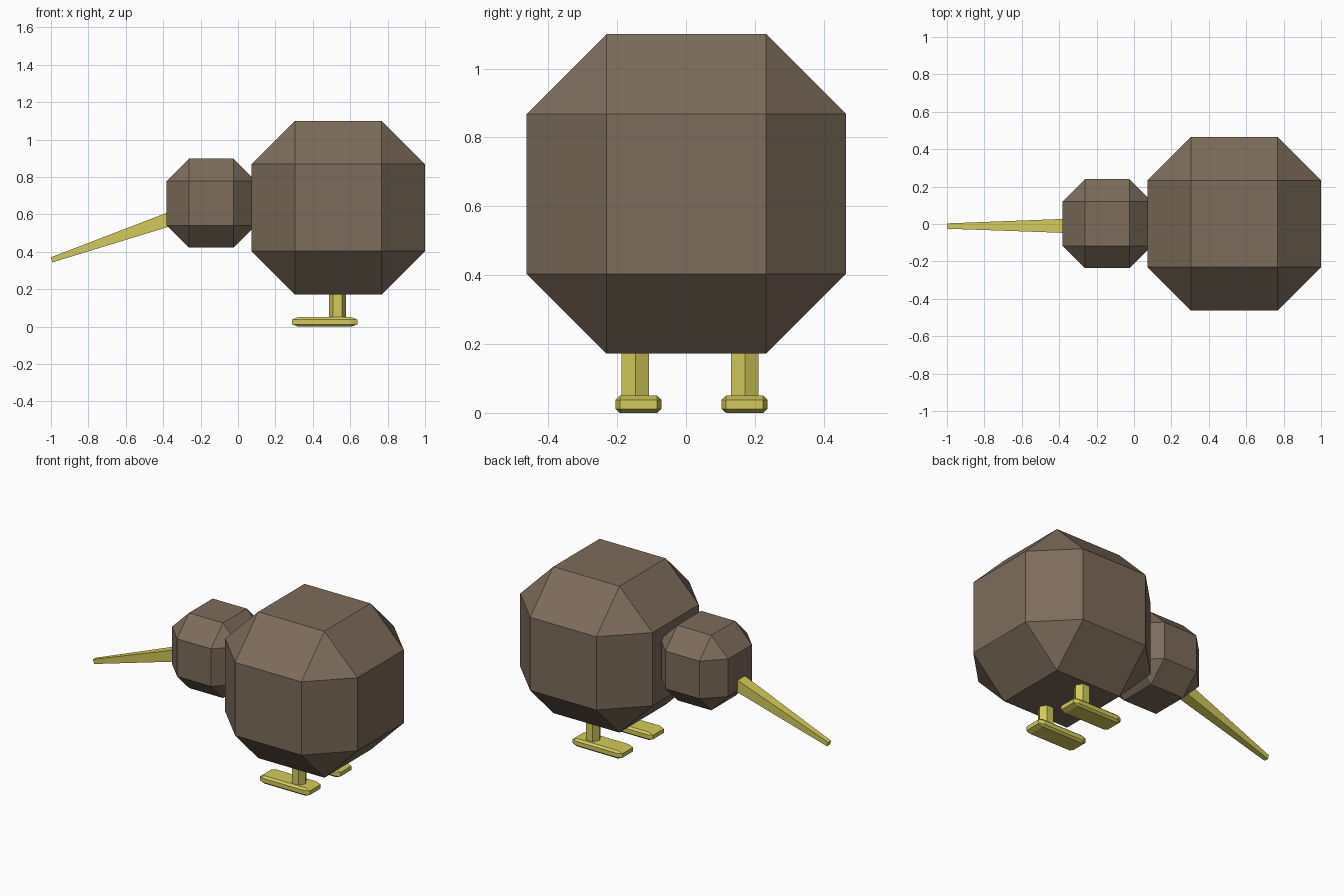
import bpy, bmesh, math
from mathutils import Vector

if "Cube" in bpy.data.objects:
    bpy.data.objects.remove(bpy.data.objects["Cube"])


def material(name, rgb):
    m = bpy.data.materials.new(name)
    m.diffuse_color = (*rgb, 1)
    m.use_nodes = True
    m.node_tree.nodes["Principled BSDF"].inputs["Base Color"].default_value = m.diffuse_color
    return m


brown = material("brown feathers", (0.205, 0.150, 0.106))
yellow = material("yellow beak and feet", (0.65, 0.59, 0.105))


def finish(name, bm, mat):
    bmesh.ops.recalc_face_normals(bm, faces=bm.faces[:])
    me = bpy.data.meshes.new(name)
    bm.to_mesh(me)
    bm.free()
    me.materials.append(mat)
    ob = bpy.data.objects.new(name, me)
    bpy.context.collection.objects.link(ob)
    return ob


def chamfered_box(name, centre, half, inset, mat):
    """Box with single-step chamfers; the inset may differ per axis."""
    bm = bmesh.new()
    bmesh.ops.create_cube(bm, size=2)
    bmesh.ops.bevel(bm, geom=bm.edges[:], offset=0.5, segments=1,
                    affect='EDGES', profile=0.5)
    for v in bm.verts:
        for i in range(3):
            reach = half[i] if abs(v.co[i]) > 0.75 else half[i] - inset[i]
            v.co[i] = centre[i] + math.copysign(reach, v.co[i])
    return finish(name, bm, mat)


def prism(name, start, end, r_start, r_end, sides, u, v, phase, mat):
    """Straight or tapered bar with a regular cross-section."""
    bm = bmesh.new()
    rings = []
    for p, r in ((start, r_start), (end, r_end)):
        angles = [phase + math.tau * i / sides for i in range(sides)]
        rings.append([bm.verts.new(p + u * (r * math.cos(a)) + v * (r * math.sin(a)))
                      for a in angles])
    for i in range(sides):
        j = (i + 1) % sides
        bm.faces.new((rings[0][i], rings[0][j], rings[1][j], rings[1][i]))
    for ring in rings:
        bm.faces.new(ring)
    return finish(name, bm, mat)


X, Y = Vector((1, 0, 0)), Vector((0, 1, 0))

# Body and head: chunky chamfered cubes
for name, centre, r in (("body", (0.536, 0.001, 0.636), 0.464),
                        ("head", (-0.143, 0.002, 0.660), 0.238)):
    chamfered_box(name, centre, (r,) * 3, (r / 2,) * 3, brown)

# Beak: tapered square bar sloping down to the tip
tip, base = Vector((-0.996, -0.011, 0.357)), Vector((-0.30, -0.010, 0.597))
up = (base - tip).normalized().cross(Y).normalized()
prism("beak", tip, base, 0.020, 0.056, 4, Y, up, math.pi / 4, yellow)

# Legs (six-sided posts) and flat feet
for label, leg_y, foot_y in (("front", -0.147, -0.138), ("back", 0.171, 0.170)):
    prism(label + "_leg", Vector((0.532, leg_y, 0.03)), Vector((0.532, leg_y, 0.23)),
          0.046, 0.046, 6, X, Y, 0, yellow)
    chamfered_box(label + "_foot", (0.464, foot_y, 0.025),
                  (0.174, 0.067, 0.025), (0.030, 0.013, 0.012), yellow)
